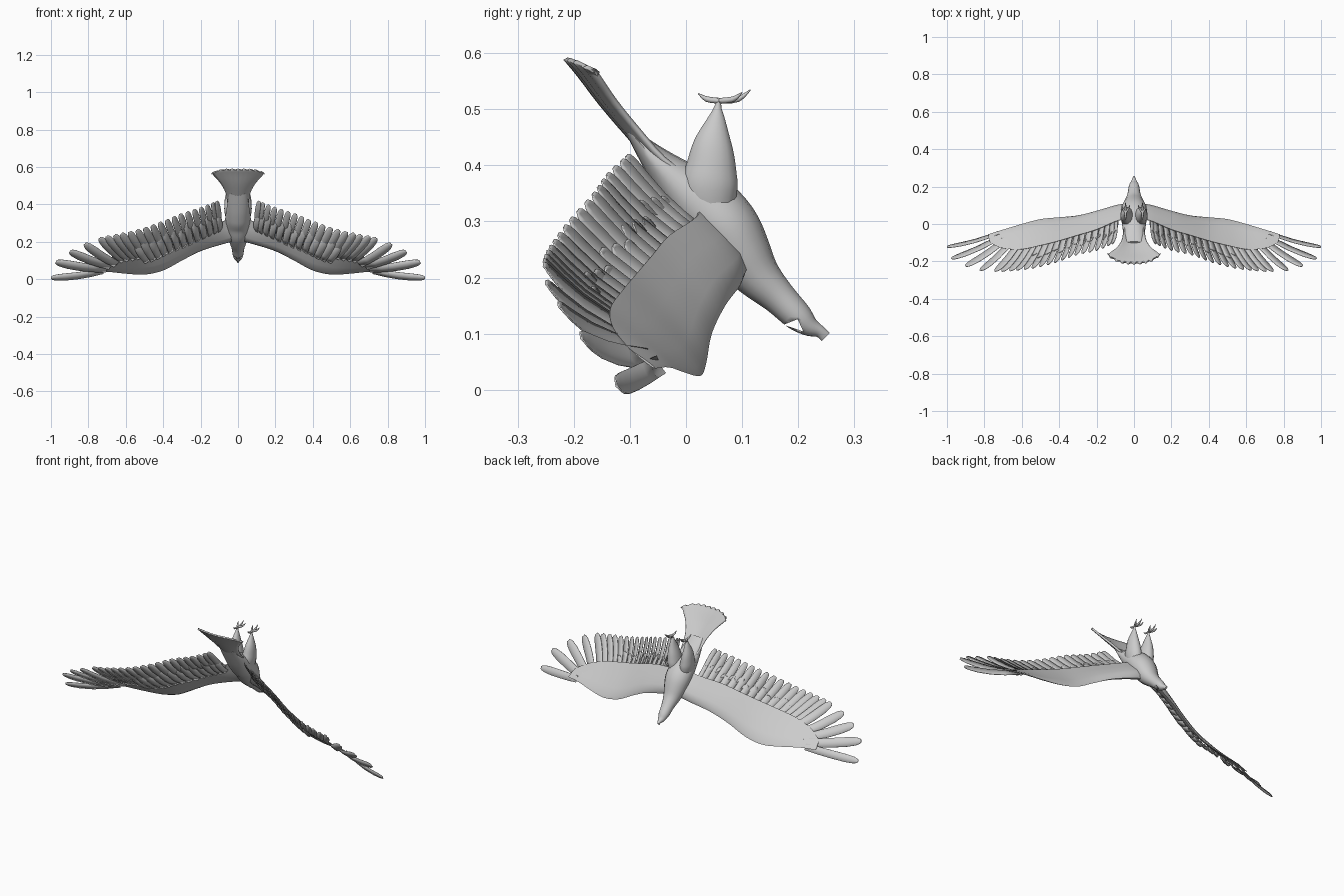
import bpy, bmesh, math
from mathutils import Vector

if "Cube" in bpy.data.objects:
    bpy.data.objects.remove(bpy.data.objects["Cube"])

grey = bpy.data.materials.new("plain grey")
grey.use_nodes = True
grey.diffuse_color = (0.6, 0.6, 0.6, 1)
grey.node_tree.nodes["Principled BSDF"].inputs["Base Color"].default_value = (0.6, 0.6, 0.6, 1)


def sample(rows, t):
    """Smooth value of a table at fractional row t."""
    i = min(int(t), len(rows) - 2)
    f = t - i
    a, b, c, d = (rows[max(0, min(len(rows) - 1, i + k))] for k in (-1, 0, 1, 2))
    return [0.5 * (2 * q + (r - p) * f + (2 * p - 5 * q + 4 * r - s) * f * f
                   + (3 * q - p - 3 * r + s) * f ** 3) for p, q, r, s in zip(a, b, c, d)]


def resample(rows, steps):
    return [sample(rows, i / steps) for i in range((len(rows) - 1) * steps + 1)]


def finish(name, bm, mirror=False, thick=0):
    bmesh.ops.recalc_face_normals(bm, faces=bm.faces)
    mesh = bpy.data.meshes.new(name)
    bm.to_mesh(mesh)
    bm.free()
    mesh.materials.append(grey)
    ob = bpy.data.objects.new(name, mesh)
    bpy.context.collection.objects.link(ob)
    bpy.ops.object.select_all(action='DESELECT')
    ob.select_set(True)
    bpy.context.view_layer.objects.active = ob
    bpy.ops.object.shade_smooth_by_angle(angle=math.radians(50))
    if thick:
        mod = ob.modifiers.new("thickness", 'SOLIDIFY')
        mod.thickness = thick
        mod.offset = 0
    if mirror:
        ob.modifiers.new("mirror", 'MIRROR').use_mirror_merge = False
    return ob


def grid(bm, rings, closed):
    """Join rows of points with quads; closed rows also get end caps."""
    vs = [[bm.verts.new(p) for p in ring] for ring in rings]
    n = len(vs[0])
    for a, b in zip(vs, vs[1:]):
        for j in range(n if closed else n - 1):
            k = (j + 1) % n
            bm.faces.new((a[j], a[k], b[k], b[j]))
    if closed:
        bm.faces.new(vs[0])
        bm.faces.new(vs[-1])


def tube(bm, rows, steps=4, sides=16):
    """Elliptical loft through rows of x, y, z, half width, half depth."""
    pts = resample(rows, steps)
    rings = []
    for i, (x, y, z, w, d) in enumerate(pts):
        a, b = pts[max(i - 1, 0)], pts[min(i + 1, len(pts) - 1)]
        tangent = (Vector(b[:3]) - Vector(a[:3])).normalized()
        side = (Vector((1, 0, 0)) - tangent * tangent.x).normalized()
        up = tangent.cross(side)
        rings.append([Vector((x, y, z)) + side * w * math.cos(u) + up * d * math.sin(u)
                      for u in (math.tau * k / sides for k in range(sides))])
    grid(bm, rings, True)


# Body, neck, head and hooked beak in one loft
bm = bmesh.new()
tube(bm, [(0, -.10, .46, .045, .008), (0, -.055, .41, .056, .026), (0, -.01, .365, .063, .045),
          (0, .03, .33, .068, .06), (0, .07, .29, .07, .06), (0, .10, .24, .06, .054),
          (0, .13, .20, .046, .041), (0, .165, .165, .034, .031), (0, .20, .13, .028, .026),
          (0, .22, .113, .02, .018), (0, .238, .104, .011, .011), (0, .249, .094, .005, .010)])
body = finish("body", bm)

# Open eye socket through the head
bm = bmesh.new()
socket = [(.174, .116), (.199, .126), (.209, .104)]
grid(bm, [[(x, y, z) for y, z in socket] for x in (-.1, .1)], True)
cutter = finish("socket_cutter", bm)
cutter.hide_render = True
cutter.hide_viewport = True
cut = body.modifiers.new("eye socket", 'BOOLEAN')
cut.object = cutter
cut.operation = 'DIFFERENCE'

# Legs: thigh cones ending in thin shanks
bm = bmesh.new()
tube(bm, [(.028, .045, .30, .028, .038), (.038, .042, .36, .034, .05), (.042, .045, .40, .031, .044),
          (.045, .048, .44, .024, .034), (.045, .054, .48, .013, .017), (.045, .057, .505, .006, .006),
          (.045, .06, .52, .005, .005)])
finish("legs", bm, mirror=True)

# Toes: three forward, one back, tips curled
bm = bmesh.new()
for dx, tip_y, tip_z in [(-.022, .1, .53), (0, .115, .535), (.022, .1, .53), (0, .022, .528)]:
    mid_y = .06 + (tip_y - .06) * .6
    tube(bm, [(.045, .06, .515, .006, .005), (.045 + dx * .7, mid_y, .518, .005, .005),
              (.045 + dx, tip_y, tip_z, .001, .001)], 3, 8)
finish("toes", bm, mirror=True)

# Wing arm: leading edge xyz, trailing edge xyz, thickness
stations = [(.01, .10, .205, .02, .02, .34, .05), (.08, .098, .188, .08, .02, .31, .042),
            (.2, .07, .15, .2, -.03, .275, .03), (.3, .046, .10, .3, -.06, .24, .024),
            (.4, .036, .047, .4, -.09, .205, .02), (.5, .026, .025, .5, -.115, .175, .016),
            (.6, 0, .03, .6, -.135, .145, .012), (.7, -.03, .04, .7, -.13, .11, .008),
            (.78, -.055, .038, .77, -.10, .072, .004)]
section = [(0, 0), (.08, .35), (.3, .5), (.65, .3), (1, .04), (1, -.04), (.65, -.3), (.3, -.5), (.08, -.35)]
pts = resample(stations, 4)
rings = []
for i, row in enumerate(pts):
    lead, trail = Vector(row[:3]), Vector(row[3:6])
    span = Vector(pts[min(i + 1, len(pts) - 1)][:3]) - Vector(pts[max(i - 1, 0)][:3])
    normal = span.cross(trail - lead).normalized()
    rings.append([lead.lerp(trail, c) + normal * row[6] * h for c, h in section])
bm = bmesh.new()
grid(bm, rings, True)
finish("wing_arms", bm, mirror=True)

# Feather layout: root xyz, tip xyz, width, from the body outwards
feathers = [(.10, .03, .28, .115, -.105, .418, .033), (.17, .01, .25, .20, -.14, .385, .036),
            (.27, -.02, .21, .31, -.165, .35, .038), (.37, -.05, .17, .42, -.205, .305, .040),
            (.46, -.07, .13, .54, -.235, .265, .042), (.55, -.09, .11, .66, -.25, .238, .044),
            (.61, -.09, .10, .74, -.252, .222, .046), (.65, -.085, .08, .82, -.248, .19, .048),
            (.68, -.075, .07, .90, -.225, .15, .050), (.70, -.06, .055, .975, -.185, .093, .050),
            (.72, -.045, .045, 1.0, -.122, .008, .042)]
outline = [(0, .85), (.25, .95), (.5, 1), (.75, 1), (.9, .85), (.97, .6), (1, .3)]


def blade(bm, t, start=0, end=1, lift=0):
    """One cambered feather at layout position t."""
    row = sample(feathers, t)
    root, tip = Vector(row[:3]), Vector(row[3:6])
    span = Vector(sample(feathers, min(t + .3, 10))[3:6]) - Vector(sample(feathers, max(t - .3, 0))[3:6])
    along = (tip - root).normalized()
    side = (span - along * span.dot(along)).normalized()
    normal = side.cross(along)
    tilted = (side + normal * .2).normalized()
    rings = []
    for f, w in outline:
        c = root.lerp(tip, start + (end - start) * f) + normal * (lift + .012 * math.sin(f * math.pi))
        half = tilted * row[6] * w / 2
        rings.append([c - half, c + normal * .003, c + half])
    grid(bm, rings, False)


# Flight feathers: dense inner row, then spread fingers
bm = bmesh.new()
for t in [i / 3 for i in range(16)] + [5.5, 6, 7, 8, 9, 10]:
    blade(bm, t)
finish("flight_feathers", bm, mirror=True, thick=.003)

# Shorter covert feathers over the inner wing
bm = bmesh.new()
for i in range(13):
    blade(bm, i * .36 + .1, -.15, .5 + .06 * (i % 3), .008)
finish("covert_feathers", bm, mirror=True, thick=.003)

# Tail fan: half width, y, z along the middle, with a notched end
tail = [(.045, 0, .36), (.055, -.055, .40), (.064, -.105, .455), (.09, -.152, .51),
        (.126, -.19, .56), (.142, -.215, .59)]
rows = resample(tail, 3)
rings = []
for i, (w, y, z) in enumerate(rows):
    v = i / (len(rows) - 1)
    ring = []
    for j in range(-9, 10):
        u = j / 9
        back = v * v * .05 * abs(u) ** 3 + (.012 if i == len(rows) - 1 and j % 2 else 0)
        curl = .02 * u * u + .003 * (j % 2) * v
        ring.append((w * u, y + .7 * (back + curl), z + .7 * (curl - back)))
    rings.append(ring)
bm = bmesh.new()
grid(bm, rings, False)
finish("tail_fan", bm, thick=.008)
